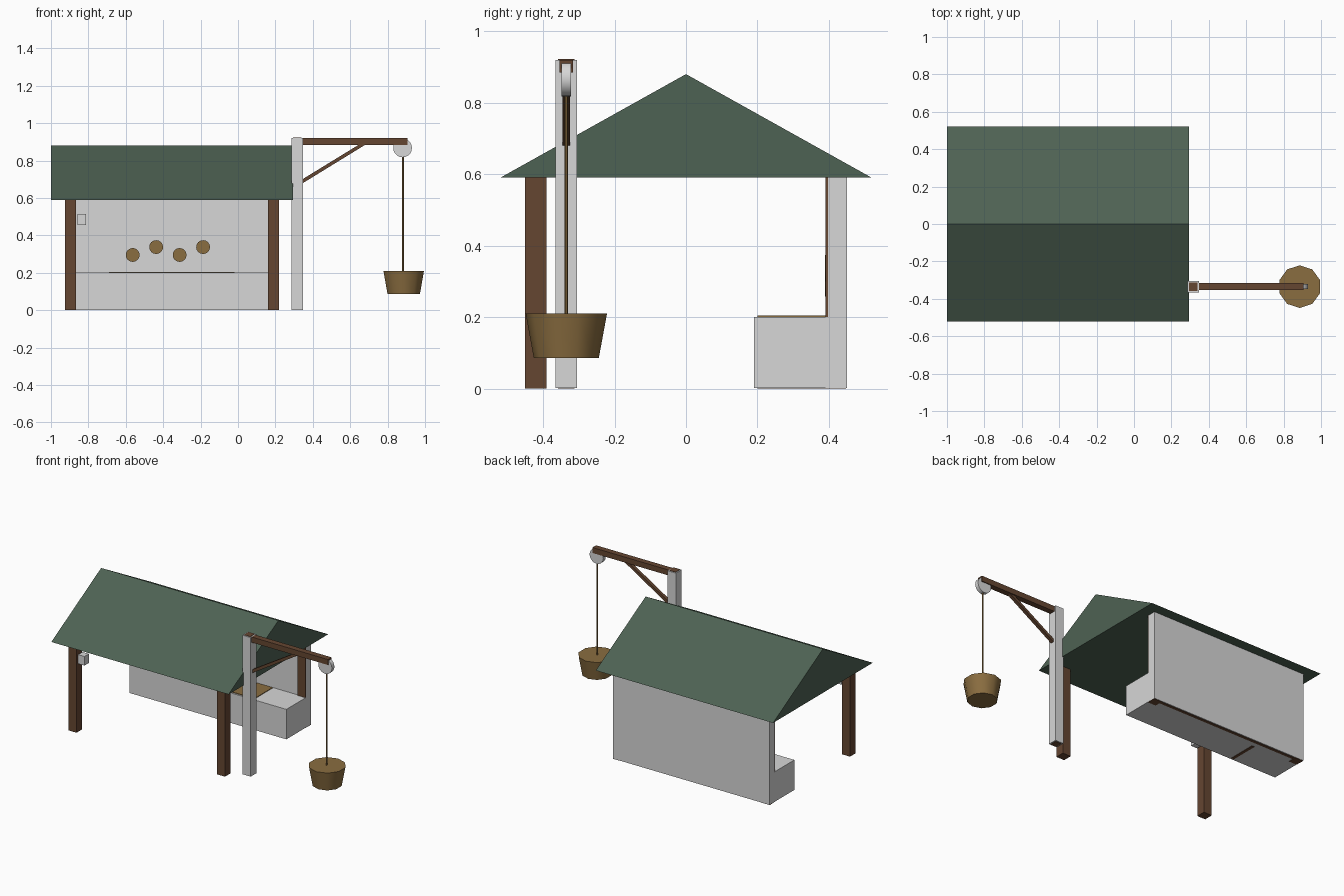
import bpy, bmesh, math
from mathutils import Vector

cube = bpy.data.objects.get("Cube")
if cube:
    bpy.data.objects.remove(cube, do_unlink=True)


def material(name, rgb):
    m = bpy.data.materials.new(name)
    m.use_nodes = True
    m.diffuse_color = (*rgb, 1)
    m.node_tree.nodes["Principled BSDF"].inputs["Base Color"].default_value = (*rgb, 1)
    return m


GREY = material("pale stone", (0.68, 0.68, 0.68))
GREEN = material("roof green", (0.076, 0.122, 0.087))
BROWN = material("dark wood", (0.130, 0.061, 0.031))
TAN = material("tan wood", (0.254, 0.153, 0.051))


def finish(name, bm, mat, smooth=False):
    bmesh.ops.recalc_face_normals(bm, faces=bm.faces)
    mesh = bpy.data.meshes.new(name)
    bm.to_mesh(mesh)
    bm.free()
    mesh.materials.append(mat)
    ob = bpy.data.objects.new(name, mesh)
    bpy.context.collection.objects.link(ob)
    if smooth:
        bpy.ops.object.select_all(action='DESELECT')
        ob.select_set(True)
        bpy.context.view_layer.objects.active = ob
        bpy.ops.object.shade_smooth_by_angle(angle=math.radians(40))
    return ob


def box(name, mat, x, y, z):
    """Box from (min, max) ranges on each axis."""
    bm = bmesh.new()
    bmesh.ops.create_cube(bm, size=1)
    for v in bm.verts:
        v.co = [(a + b) / 2 + c * (b - a) for (a, b), c in zip((x, y, z), v.co)]
    return finish(name, bm, mat)


def cone(name, mat, centre, r_low, r_top, depth, sides, tilt=0, smooth=True):
    bm = bmesh.new()
    bmesh.ops.create_cone(bm, cap_ends=True, segments=sides,
                          radius1=r_low, radius2=r_top, depth=depth)
    ob = finish(name, bm, mat, smooth)
    ob.location = centre
    ob.rotation_euler.x = tilt
    return ob


def prism(name, mat, profile, axis, lo, hi):
    """Extrude a 2D profile along x or y."""
    bm = bmesh.new()
    place = (lambda a, b: (lo, a, b)) if axis == 'x' else (lambda a, b: (a, lo, b))
    face = bm.faces.new([bm.verts.new(place(a, b)) for a, b in profile])
    out = bmesh.ops.extrude_face_region(bm, geom=[face])["geom"]
    step = Vector((hi - lo, 0, 0)) if axis == 'x' else Vector((0, hi - lo, 0))
    bmesh.ops.translate(bm, vec=step, verts=[v for v in out if isinstance(v, bmesh.types.BMVert)])
    return finish(name, bm, mat)


EAVE = 0.59
LEFT, RIGHT = -0.925, 0.22

# Gabled roof
prism("roof", GREEN, [(-0.52, EAVE), (0.52, EAVE), (0, 0.88)], 'x', -1, 0.295)

# Corner posts; the rear pair stands just proud of the wall
for side, x in (("right", LEFT), ("left", RIGHT - 0.06)):
    box(f"front_{side}_post", BROWN, (x, x + 0.06), (-0.45, -0.39), (0, EAVE))
    inset = 0.001
    box(f"back_{side}_post", BROWN, (x + inset, x + 0.06 - inset), (0.39, 0.448), (0, EAVE))

# Back wall, bench and floor sills
box("back_wall", GREY, (LEFT, RIGHT), (0.397, 0.45), (0.002, EAVE))
box("bench", GREY, (LEFT, RIGHT), (0.19, 0.45), (0.002, 0.2))
box("back_sill", BROWN, (LEFT, RIGHT), (0.425, 0.445), (0, 0.004))
box("cross_sill", BROWN, (-0.60, -0.58), (0.2, 0.39), (0, 0.004))

# Bench mat and wall discs
box("bench_mat", TAN, (-0.69, -0.02), (0.2, 0.39), (0.199, 0.204))
for i in range(4):
    cone(f"wall_disc_{i + 1}", TAN, (-0.563 + i * 0.1255, 0.393, 0.337 if i % 2 else 0.295),
         0.037, 0.037, 0.009, 16, math.pi / 2)

# Small box beside the front right post
box("post_box", GREY, (-0.858, -0.812), (-0.443, -0.397), (0.455, 0.515))

# Crane post with timber end grain
CY = -0.335
box("crane_post", GREY, (0.287, 0.348), (CY - 0.03, CY + 0.03), (0.002, 0.92))
for name, z in (("crane_post_foot", (0, 0.004)), ("crane_post_cap", (0.918, 0.922))):
    box(name, BROWN, (0.295, 0.34), (CY - 0.023, CY + 0.023), z)

# Crane arm and brace
box("crane_arm", BROWN, (0.34, 0.905), (CY - 0.019, CY + 0.019), (0.884, 0.92))
prism("crane_brace", BROWN, [(0.34, 0.675), (0.69, 0.89), (0.655, 0.89), (0.34, 0.697)],
      'y', CY - 0.011, CY + 0.011)

# Pulley, rope and bucket
HX = 0.886
cone("pulley", GREY, (0.88, CY, 0.867), 0.05, 0.05, 0.026, 20, math.pi / 2)
cone("rope", TAN, (0.882, CY, 0.515), 0.005, 0.005, 0.62, 6)
cone("bucket", TAN, (HX, CY, 0.148), 0.091, 0.114, 0.125, 10)
